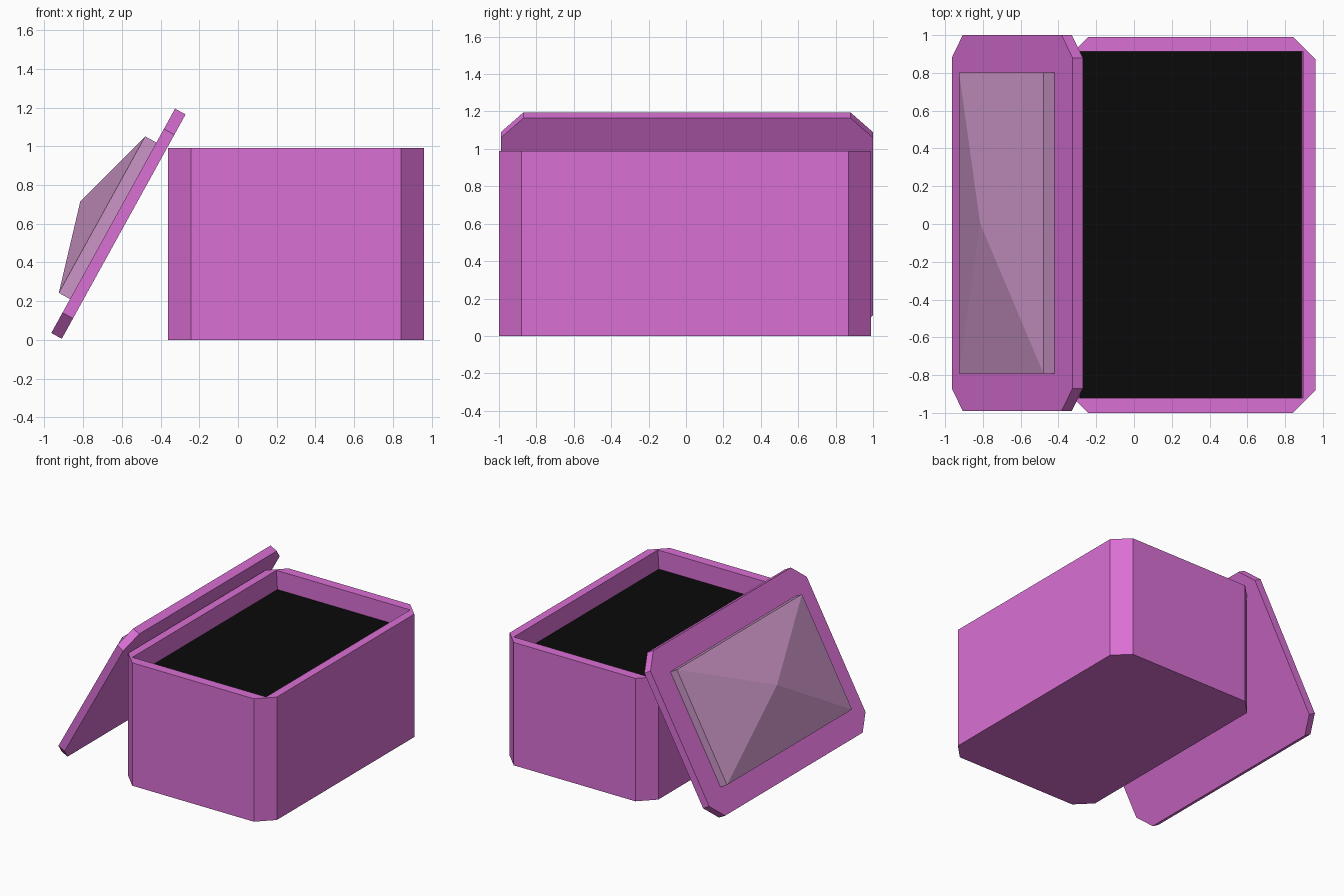
import bpy, bmesh
from math import atan2
from mathutils import Matrix, Vector

if "Cube" in bpy.data.objects:
    bpy.data.objects.remove(bpy.data.objects["Cube"])


def material(name, rgb):
    m = bpy.data.materials.new(name)
    m.diffuse_color = (*rgb, 1)
    m.use_nodes = True
    m.node_tree.nodes["Principled BSDF"].inputs["Base Color"].default_value = m.diffuse_color
    return m


PINK = material("pink", (0.70, 0.16, 0.66))
MAUVE = material("mauve", (0.60, 0.30, 0.57))
BLACK = material("black", (0.003, 0.003, 0.003))


def rect(hx, hy, cx=0.0, cy=0.0):
    return [(cx + hx, cy + hy), (cx - hx, cy + hy), (cx - hx, cy - hy), (cx + hx, cy - hy)]


def octagon(hx, hy, c):
    # rectangle with cut corners; vertices 2i and 2i+1 belong to rectangle corner i
    return [(hx, hy - c), (hx - c, hy), (c - hx, hy), (-hx, hy - c),
            (-hx, c - hy), (c - hx, -hy), (hx - c, -hy), (hx, c - hy)]


def ring(bm, outline, z):
    return [bm.verts.new((x, y, z)) for x, y in outline]


def skin(bm, a, b):
    n = len(a)
    for i in range(n):
        j = (i + 1) % n
        bm.faces.new((a[i], a[j], b[j], b[i]))


def finish(name, bm, mat, matrix=Matrix()):
    bmesh.ops.recalc_face_normals(bm, faces=bm.faces[:])
    me = bpy.data.meshes.new(name)
    bm.to_mesh(me)
    bm.free()
    me.materials.append(mat)
    ob = bpy.data.objects.new(name, me)
    ob.matrix_world = matrix
    bpy.context.collection.objects.link(ob)
    return ob


HX, HY, CUT = 0.662, 0.995, 0.12
BOX_POS = Matrix.Translation((0.30, -0.005, 0))
HEIGHT, FILL_Z = 0.99, 0.835

# Box: cut-corner shell with a rectangular opening and closed bottom
bm = bmesh.new()
low = ring(bm, octagon(HX, HY, CUT), 0)
top = ring(bm, octagon(HX, HY, CUT), HEIGHT)
lip = ring(bm, rect(0.596, 0.917), HEIGHT)
inner = ring(bm, rect(0.587, 0.917), FILL_Z)
bm.faces.new(low)
skin(bm, low, top)
for i in range(4):
    j = (i + 1) % 4
    bm.faces.new((top[2 * i], top[2 * i + 1], lip[i]))
    bm.faces.new((top[2 * i + 1], top[2 * j], lip[j], lip[i]))
skin(bm, lip, inner)
bm.faces.new(inner)
finish("box", bm, PINK, BOX_POS)

# Dark surface inside the box
bm = bmesh.new()
bm.faces.new(reversed(ring(bm, rect(0.587, 0.917), FILL_Z + 0.003)))
bm.normal_update()
for f in bm.faces:
    if f.normal.z < 0:
        f.normal_flip()
me = bpy.data.meshes.new("dark_filling")
bm.to_mesh(me)
bm.free()
me.materials.append(BLACK)
filling = bpy.data.objects.new("dark_filling", me)
filling.matrix_world = BOX_POS
bpy.context.collection.objects.link(filling)

# Lid leaning on the box; local z points out of its outer face
tilt = -atan2(1.16, 0.64)
LID_POS = Matrix.Translation((-0.645, 0.005, 0.615)) @ Matrix.Rotation(tilt, 4, 'Y')
bm = bmesh.new()
a = ring(bm, octagon(HX, HY, CUT), -0.062)
b = ring(bm, octagon(HX, HY, CUT), 0)
bm.faces.new(a)
bm.faces.new(b)
skin(bm, a, b)
finish("lid", bm, PINK, LID_POS)

# Low pyramid panel on the lid
bm = bmesh.new()
a = ring(bm, rect(0.462, 0.796), 0)
b = ring(bm, rect(0.462, 0.796), 0.066)
apex = bm.verts.new((0.005, 0, 0.197))
bm.faces.new(a)
skin(bm, a, b)
for i in range(4):
    bm.faces.new((b[i], b[(i + 1) % 4], apex))
finish("lid_pyramid", bm, MAUVE, LID_POS)
